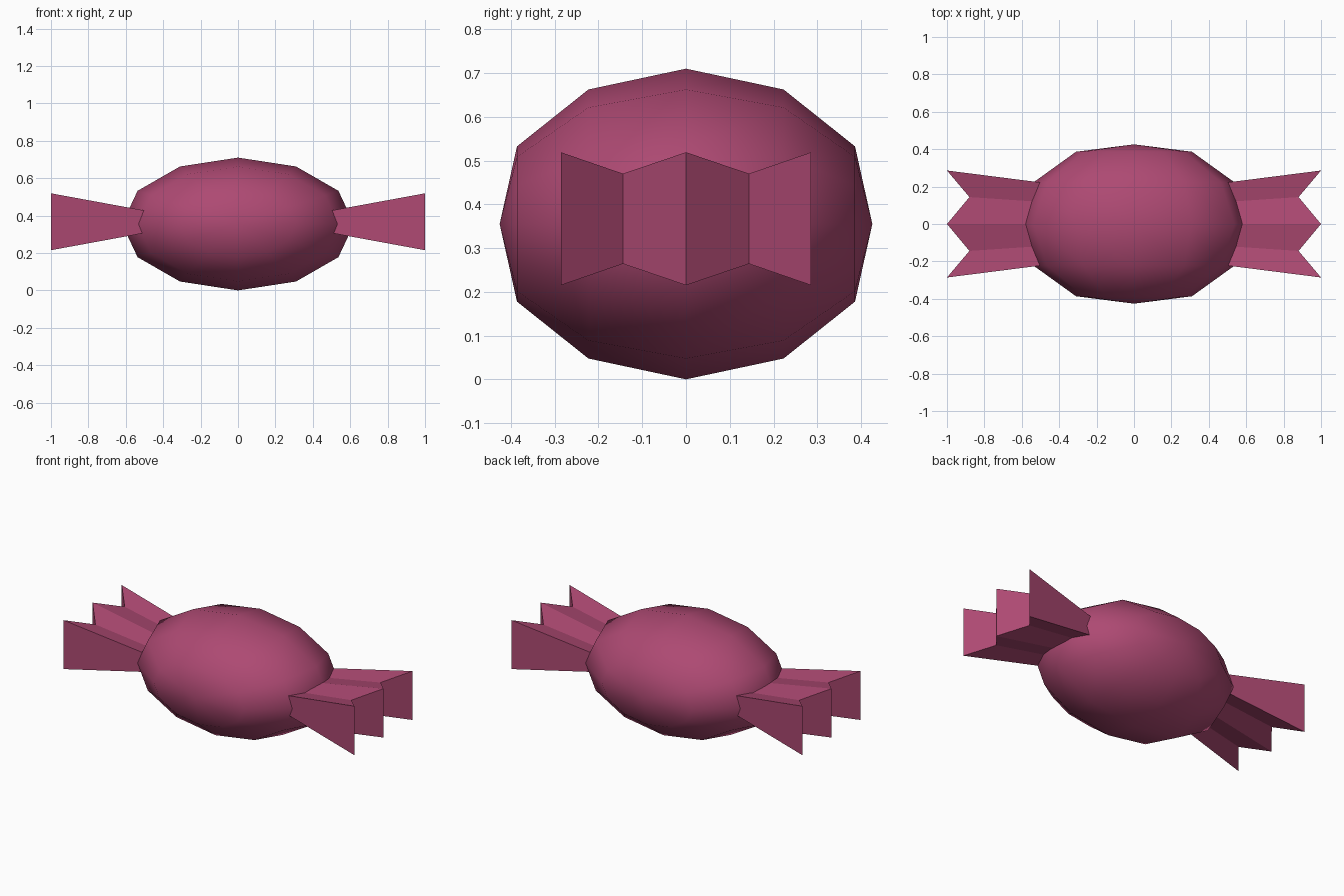
import bpy, bmesh, math
from mathutils import Matrix

if "Cube" in bpy.data.objects:
    bpy.data.objects.remove(bpy.data.objects["Cube"])

pink = bpy.data.materials.new("raspberry_pink")
pink.diffuse_color = (0.42, 0.067, 0.17, 1)
pink.use_nodes = True
pink.node_tree.nodes["Principled BSDF"].inputs["Base Color"].default_value = pink.diffuse_color


def add_object(name, bm, smooth):
    bmesh.ops.recalc_face_normals(bm, faces=bm.faces[:])
    for f in bm.faces:
        f.smooth = smooth
    me = bpy.data.meshes.new(name)
    bm.to_mesh(me)
    bm.free()
    me.materials.append(pink)
    ob = bpy.data.objects.new(name, me)
    bpy.context.collection.objects.link(ob)
    return ob


# Candy body: 12-sided sphere with its poles along y, slightly flattened poles
bm = bmesh.new()
bmesh.ops.create_uvsphere(bm, u_segments=12, v_segments=6, radius=1,
                          matrix=Matrix.Rotation(math.pi / 2, 4, 'X'))
for v in bm.verts:
    if abs(v.co.y) > 0.99:
        v.co.y *= 0.955
    v.co.x *= 0.62
    v.co.y *= 0.446
    v.co.z = v.co.z * 0.355 + 0.355
add_object("candy_body", bm, True)


# Pleated wrapper end: zigzag sheet, flaring outwards
def wrapper(name, side):
    # stations across: inner y, inner half height, outer x, outer y, outer half height
    peak = (0.216, 0.051, 1.0, 0.286, 0.152)
    dip = (0.115, 0.036, 0.88, 0.144, 0.103)
    mid = (0.0, 0.051, 1.0, 0.0, 0.152)
    stations = [(peak, -1), (dip, -1), (mid, 1), (dip, 1), (peak, 1)]
    zc = 0.367
    bm = bmesh.new()
    cols = []
    for (yi, hi, xo, yo, ho), s in stations:
        pts = [(0.45, s * yi, zc - hi), (0.45, s * yi, zc + hi),
               (xo, s * yo, zc + ho), (xo, s * yo, zc - ho)]
        cols.append([bm.verts.new((side * x, y, z)) for x, y, z in pts])
    for a, b in zip(cols, cols[1:]):
        for i in range(4):
            j = (i + 1) % 4
            bm.faces.new((a[i], a[j], b[j], b[i]))
    bm.faces.new(cols[0])
    bm.faces.new(cols[-1])
    add_object(name, bm, False)


wrapper("wrapper_end_right", 1)
wrapper("wrapper_end_left", -1)
